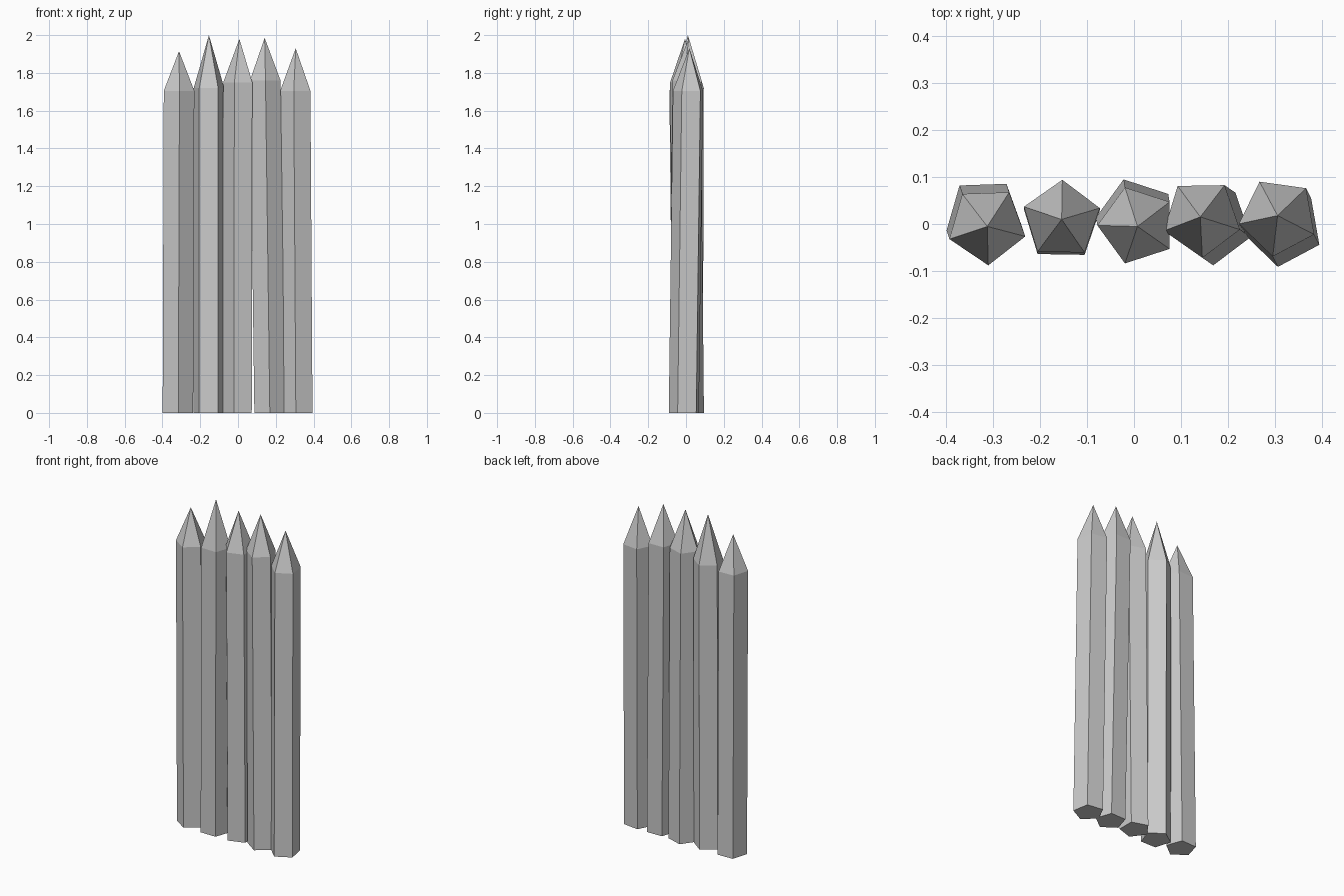
import bpy
from math import cos, sin, radians

if "Cube" in bpy.data.objects:
    bpy.data.objects.remove(bpy.data.objects["Cube"])

R = 0.085  # stake radius


def ring(cx, cy, z, phase):
    return [(cx + R * cos(radians(phase + 72 * i)),
             cy + R * sin(radians(phase + 72 * i)), z) for i in range(5)]


def stake(name, base, top, shoulder, tip, phase):
    """Five-sided leaning post with a pointed tip."""
    k = tip / shoulder
    apex = (base[0] + (top[0] - base[0]) * k, base[1] + (top[1] - base[1]) * k, tip)
    verts = ring(*base, 0, phase) + ring(*top, shoulder, phase) + [apex]
    faces = [(4, 3, 2, 1, 0)]
    for i in range(5):
        j = (i + 1) % 5
        faces += [(i, j, j + 5, i + 5), (i + 5, j + 5, 10)]
    mesh = bpy.data.meshes.new(name)
    mesh.from_pydata(verts, [], faces)
    mesh.update()
    bpy.context.collection.objects.link(bpy.data.objects.new(name, mesh))


# Row of stakes: base centre, shoulder centre, shoulder height, tip height, rotation
STAKES = [
    ((-0.319, 0.015), (-0.313, -0.003), 1.705, 1.915, -16),
    ((-0.154, 0.004), (-0.154, 0.009), 1.72, 2.0, 17),
    ((0.004, 0.014), (0.007, -0.003), 1.75, 1.98, 36),
    ((0.167, -0.003), (0.144, 0.013), 1.76, 1.985, -17),
    ((0.318, -0.007), (0.307, 0.015), 1.705, 1.93, -26),
]
for n, args in enumerate(STAKES, 1):
    stake(f"palisade_stake_{n}", *args)
